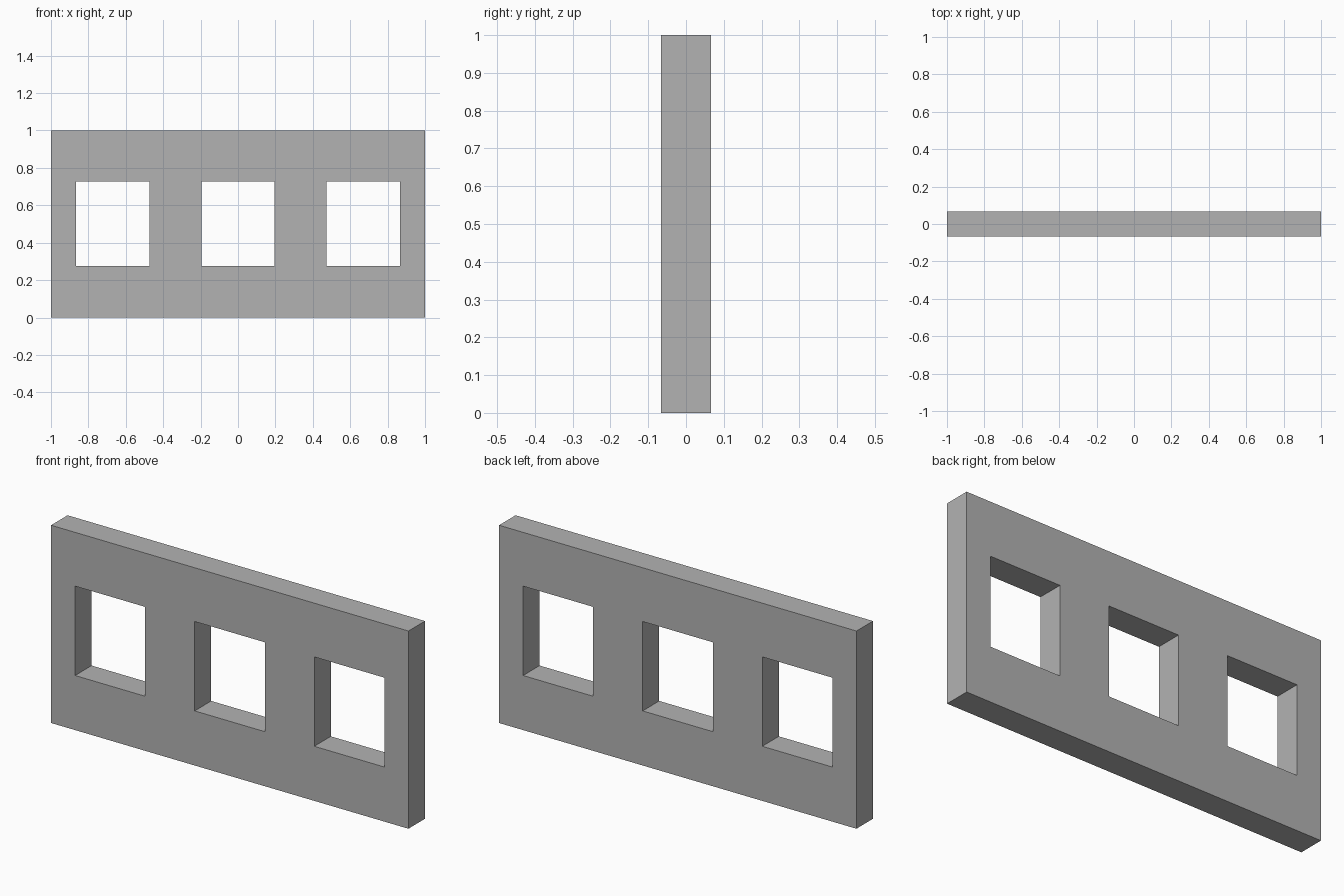
import bpy
import bmesh

if "Cube" in bpy.data.objects:
    bpy.data.objects.remove(bpy.data.objects["Cube"])

HEIGHT, DEPTH = 1.0, 0.132
WINDOW_HALF, WINDOW_STEP = 0.196, 0.669
SILL, HEAD = 0.276, 0.728

# Grid lines: wall ends, window jambs, sill and head
xs = [-1.0]
for i in (-1, 0, 1):
    xs += [i * WINDOW_STEP - WINDOW_HALF, i * WINDOW_STEP + WINDOW_HALF]
xs.append(1.0)
zs = [0.0, SILL, HEAD, HEIGHT]

# Front sheet of quads, leaving the three window cells open
bm = bmesh.new()
grid = [[bm.verts.new((x, -DEPTH / 2, z)) for z in zs] for x in xs]
for i in range(len(xs) - 1):
    for j in range(len(zs) - 1):
        if j == 1 and i % 2 == 1:
            continue
        bm.faces.new((grid[i][j], grid[i + 1][j],
                      grid[i + 1][j + 1], grid[i][j + 1]))

# Thicken the sheet into a closed wall with window reveals
ext = bmesh.ops.extrude_face_region(bm, geom=bm.faces[:], use_keep_orig=True)
back = [g for g in ext["geom"] if isinstance(g, bmesh.types.BMVert)]
bmesh.ops.translate(bm, verts=back, vec=(0, DEPTH, 0))
bmesh.ops.recalc_face_normals(bm, faces=bm.faces[:])

mesh = bpy.data.meshes.new("wall_panel")
bm.to_mesh(mesh)
bm.free()
wall = bpy.data.objects.new("wall_panel", mesh)
bpy.context.collection.objects.link(wall)

# Plain grey finish
grey = bpy.data.materials.new("plain_grey")
grey.diffuse_color = (0.45, 0.45, 0.45, 1.0)
grey.use_nodes = True
grey.node_tree.nodes["Principled BSDF"].inputs["Base Color"].default_value = grey.diffuse_color
mesh.materials.append(grey)
